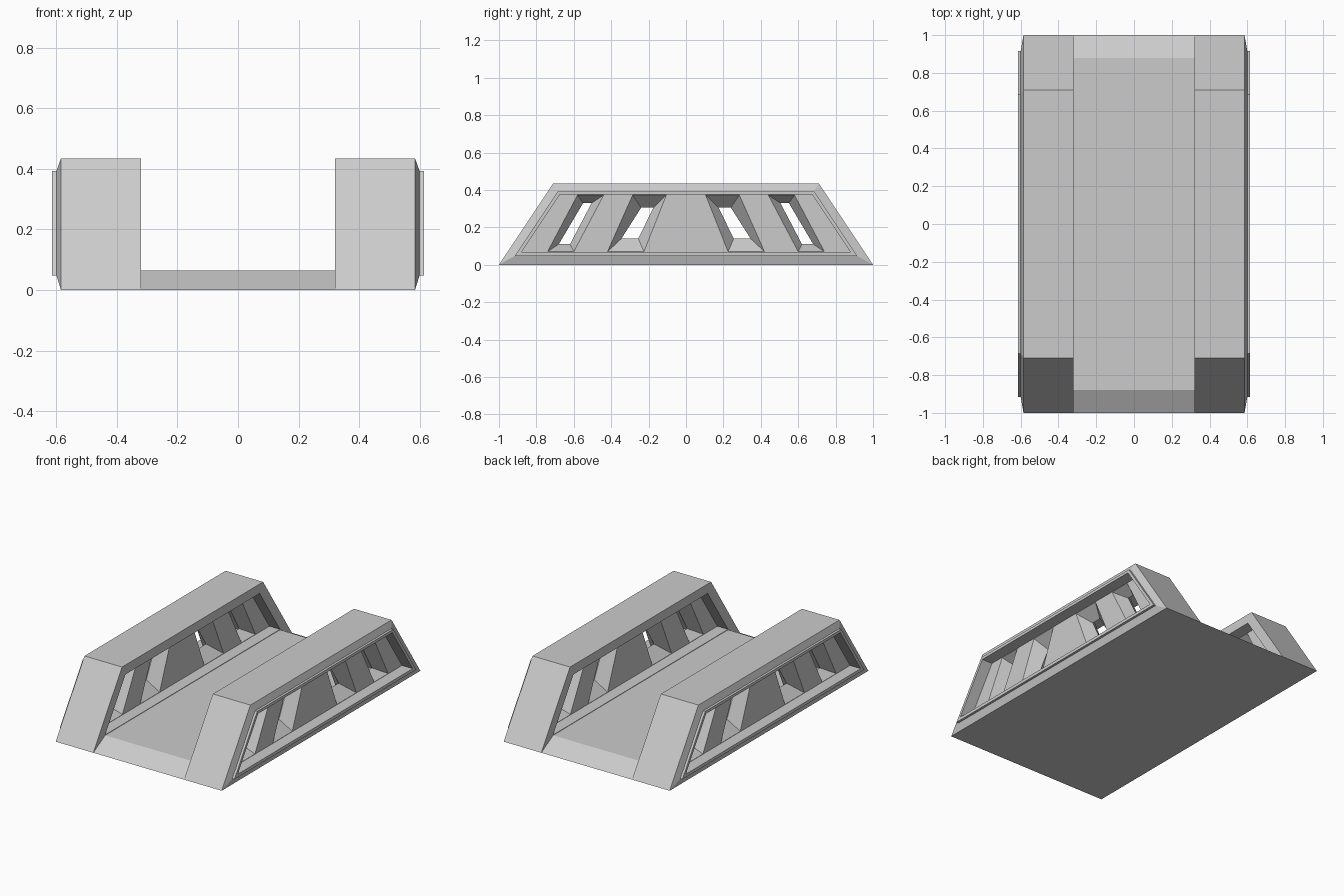
import bpy, bmesh

if "Cube" in bpy.data.objects:
    bpy.data.objects.remove(bpy.data.objects["Cube"])


def loft(name, rings):
    """Solid through four-cornered rings; each ring is (x, [(y, z) * 4])."""
    bm = bmesh.new()
    loops = [[bm.verts.new((x, y, z)) for y, z in quad] for x, quad in rings]
    for a, b in zip(loops, loops[1:]):
        for i in range(4):
            j = (i + 1) % 4
            bm.faces.new((a[i], a[j], b[j], b[i]))
    bm.faces.new(loops[0])
    bm.faces.new(loops[-1])
    bmesh.ops.recalc_face_normals(bm, faces=bm.faces)
    mesh = bpy.data.meshes.new(name)
    bm.to_mesh(mesh)
    bm.free()
    obj = bpy.data.objects.new(name, mesh)
    bpy.context.collection.objects.link(obj)
    return obj


def trapezoid(bottom, top, z0, z1):
    return [(-bottom, z0), (bottom, z0), (top, z1), (-top, z1)]


# Floor plate with ramped ends
floor = trapezoid(1.0, 0.88, 0.0, 0.065)
loft("floor_plate", [(-0.32, floor), (0.32, floor)])

# Side wall: raised frame outside, flat frame inside, recessed panel on both faces
full = trapezoid(1.0, 0.71, 0.0, 0.435)
lip = trapezoid(0.915, 0.685, 0.048, 0.393)
recess = trapezoid(0.88, 0.675, 0.068, 0.375)
OUT, MID, INN = 0.54, 0.4675, 0.395
wall = loft("side_wall", [(OUT, recess), (0.615, recess), (0.615, lip), (0.60, lip),
                          (0.585, full), (0.32, full), (0.32, recess), (INN, recess)])

# Slanted windows that narrow to the middle of the wall: (mouth, neck)
windows = [
    ([(-0.74, 0.07), (-0.60, 0.07), (-0.44, 0.373), (-0.58, 0.373)],
     [(-0.68, 0.11), (-0.62, 0.11), (-0.505, 0.33), (-0.55, 0.33)]),
    ([(-0.42, 0.07), (-0.225, 0.07), (-0.105, 0.373), (-0.285, 0.373)],
     [(-0.345, 0.14), (-0.255, 0.14), (-0.175, 0.305), (-0.24, 0.305)]),
]
bpy.context.view_layer.objects.active = wall
for side in (1, -1):
    for mouth, neck in windows:
        m = [(y * side, z) for y, z in mouth]
        n = [(y * side, z) for y, z in neck]
        cutter = loft("window_cutter", [(OUT + 0.02, m), (OUT, m), (MID, n),
                                        (INN, m), (INN - 0.02, m)])
        cutter.hide_render = True
        mod = wall.modifiers.new("window", 'BOOLEAN')
        mod.operation = 'DIFFERENCE'
        mod.solver = 'EXACT'
        mod.object = cutter
        bpy.ops.object.modifier_apply(modifier=mod.name)
        bpy.data.objects.remove(cutter)

# Opposite wall
mirror = wall.modifiers.new("opposite_wall", 'MIRROR')
mirror.use_axis = (True, False, False)
